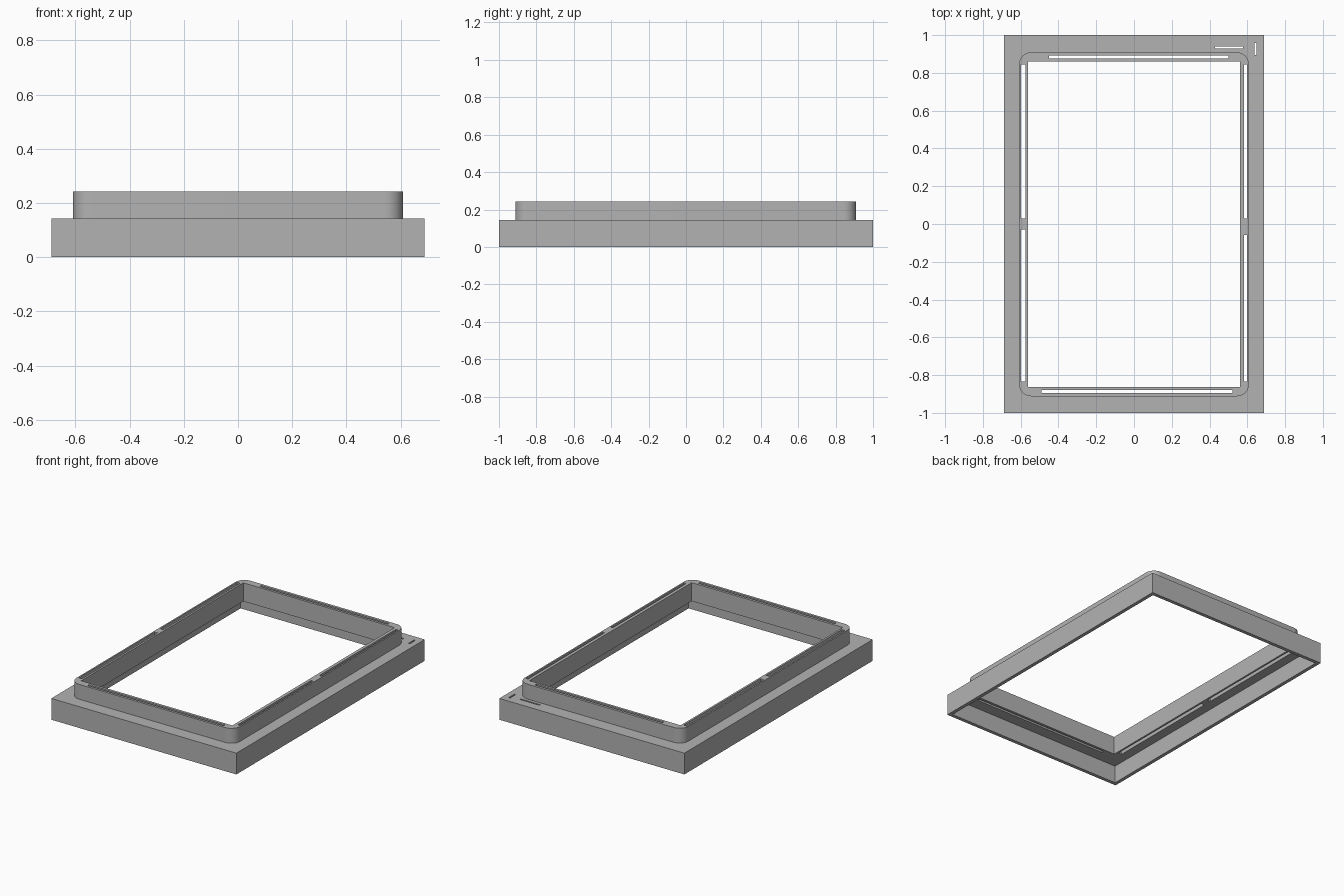
import bpy, bmesh
from mathutils import Matrix, Vector

if "Cube" in bpy.data.objects:
    bpy.data.objects.remove(bpy.data.objects["Cube"], do_unlink=True)

grey = bpy.data.materials.new("light grey")
grey.use_nodes = True
colour = (0.45, 0.45, 0.45, 1)
grey.diffuse_color = colour
grey.node_tree.nodes["Principled BSDF"].inputs["Base Color"].default_value = colour

WIDTH, LENGTH = 1.376, 2.0
BASE_TOP, COLLAR_TOP = 0.143, 0.243
WALL = 0.024


def add_box(bm, x0, x1, y0, y1, z0, z1):
    """Add an axis-aligned box and return its vertices."""
    size = Matrix.Diagonal((x1 - x0, y1 - y0, z1 - z0, 1))
    centre = Vector((x0 + x1, y0 + y1, z0 + z1)) / 2
    return bmesh.ops.create_cube(bm, size=1, matrix=Matrix.Translation(centre) @ size)["verts"]


def make(name, boxes, corner=0):
    """Make one object from boxes, with optional rounded vertical corners."""
    bm = bmesh.new()
    for box in boxes:
        add_box(bm, *box)
    if corner:
        upright = [e for e in bm.edges
                   if abs(e.verts[0].co.z - e.verts[1].co.z) > 0.01]
        bmesh.ops.bevel(bm, geom=upright, offset=corner, segments=10,
                        profile=0.5, affect='EDGES')
    mesh = bpy.data.meshes.new(name)
    bm.to_mesh(mesh)
    bm.free()
    mesh.materials.append(grey)
    obj = bpy.data.objects.new(name, mesh)
    bpy.context.collection.objects.link(obj)
    return obj


def combine(target, tool, operation):
    """Apply a boolean and remove the tool."""
    tool.hide_render = True
    mod = target.modifiers.new(tool.name, 'BOOLEAN')
    mod.operation, mod.object, mod.solver = operation, tool, 'EXACT'
    bpy.context.view_layer.objects.active = target
    bpy.ops.object.modifier_apply(modifier=mod.name)
    bpy.data.objects.remove(tool, do_unlink=True)


x, y = WIDTH / 2, LENGTH / 2

# Outer base with the raised, round-cornered collar on top
frame = make("bezel_frame", [(-x, x, -y, y, 0, BASE_TOP)])
collar = make("collar", [(-0.609, 0.609, -0.912, 0.909, 0.06, COLLAR_TOP)], corner=0.065)
combine(frame, collar, 'UNION')

# Hollow underside, leaving thin outer walls and a shelf
cavity = make("cavity", [(-x + WALL, x - WALL, -y + WALL, y - WALL, -0.1, BASE_TOP - WALL)])
combine(frame, cavity, 'DIFFERENCE')

# Sharp-cornered central opening
opening = make("opening", [(-0.562, 0.562, -0.863, 0.86, -0.2, 0.5)])
combine(frame, opening, 'DIFFERENCE')

# Narrow through slots: long ones in the collar, two short ones in the shelf corner
slots = [
    (-0.599, -0.575, 0.03, 0.845), (-0.599, -0.575, -0.835, -0.03),
    (0.583, 0.599, 0.03, 0.845), (0.583, 0.599, -0.835, -0.057),
    (-0.45, 0.5, 0.876, 0.892), (-0.49, 0.522, -0.896, -0.88),
    (0.43, 0.577, 0.93, 0.94), (0.638, 0.648, 0.896, 0.958),
]
combine(frame, make("slots", [(*s, 0.05, 0.5) for s in slots]), 'DIFFERENCE')

# Smooth the collar corners, keep the other edges sharp
bpy.ops.object.select_all(action='DESELECT')
frame.select_set(True)
bpy.context.view_layer.objects.active = frame
bpy.ops.object.shade_smooth_by_angle(angle=0.5)
